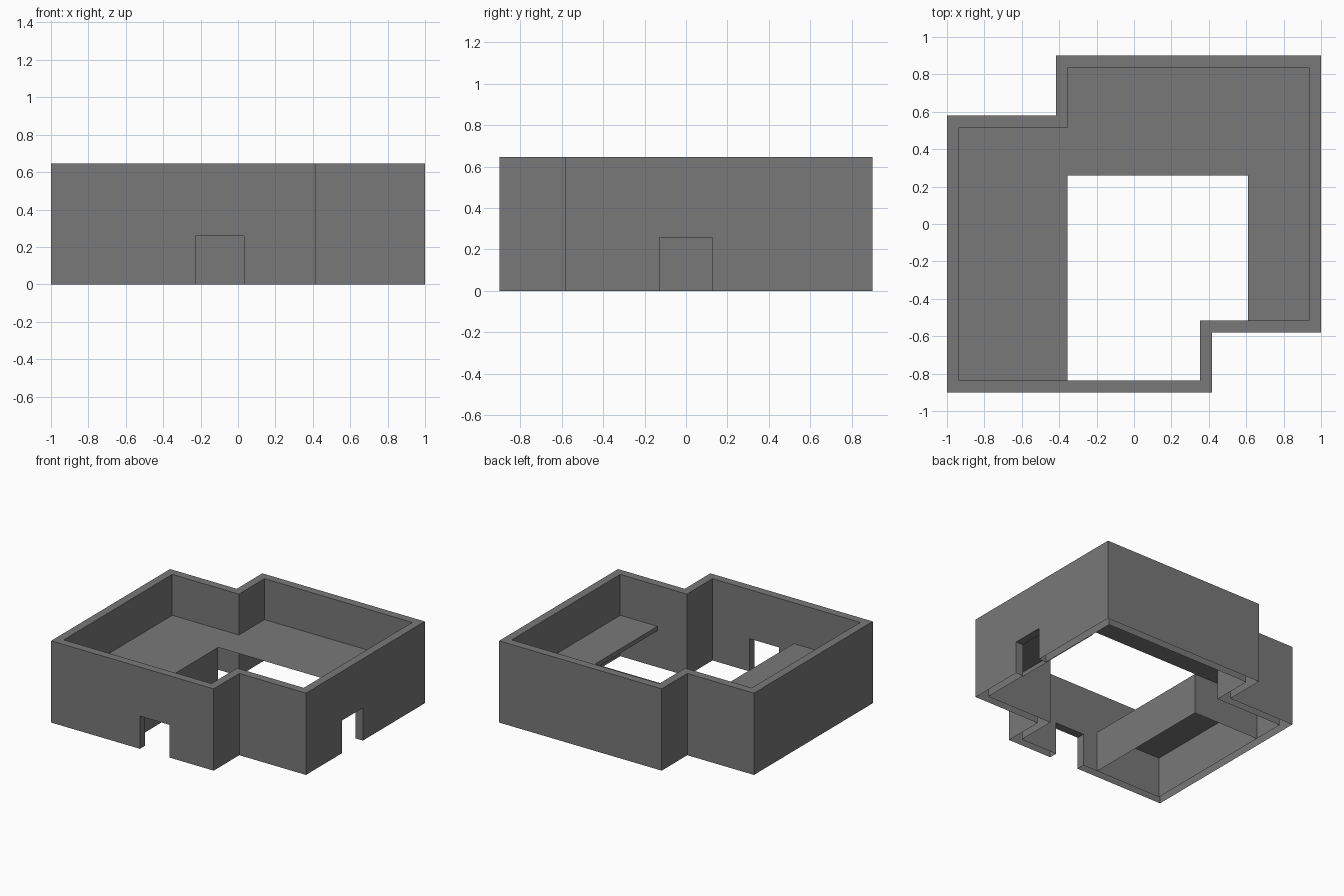
import bpy, bmesh

if "Cube" in bpy.data.objects:
    bpy.data.objects.remove(bpy.data.objects["Cube"])

H, T = 0.645, 0.0645       # wall height and thickness
TOP, LIP = 0.3225, 0.035   # upper floor level and depth of its free edge
DOOR_W, DOOR_H = 0.258, 0.258
HX, HY, RX = -.355, .26, .61   # edges of the open well

# One quarter-turn style outline, repeated inset for the inner face
def outline(t):
    half = [(-1 + t, -.9 + t), (.418 - t, -.9 + t),
            (.418 - t, -.581 + t), (1 - t, -.581 + t)]
    return half + [(-x, -y) for x, y in half]


grey = bpy.data.materials.new("dark_grey")
grey.diffuse_color = (0.19, 0.19, 0.19, 1)
grey.use_nodes = True
grey.node_tree.nodes["Principled BSDF"].inputs["Base Color"].default_value = grey.diffuse_color


def finish(bm, name):
    me = bpy.data.meshes.new(name)
    bm.to_mesh(me)
    bm.free()
    me.materials.append(grey)
    ob = bpy.data.objects.new(name, me)
    bpy.context.collection.objects.link(ob)
    return ob


def box(name, x0, x1, y0, y1, z0, z1):
    bm = bmesh.new()
    bmesh.ops.create_cube(bm, size=1)
    for v in bm.verts:
        v.co = (x1 if v.co.x > 0 else x0, y1 if v.co.y > 0 else y0,
                z1 if v.co.z > 0 else z0)
    return finish(bm, name)


def curtain(name, path, z0, z1):
    """Upright sheet following a path."""
    bm = bmesh.new()
    low, high = [[bm.verts.new((x, y, z)) for x, y in path] for z in (z0, z1)]
    for i in range(len(path) - 1):
        bm.faces.new((low[i], low[i + 1], high[i + 1], high[i]))
    return finish(bm, name)


# Outer walls: ring between the two outlines
bm = bmesh.new()
rings = [[bm.verts.new((x, y, z)) for x, y in outline(t)]
         for t, z in ((0, 0), (0, H), (T, H), (T, 0))]
for a, b in zip(rings, rings[1:] + rings[:1]):
    for i in range(len(a)):
        j = (i + 1) % len(a)
        bm.faces.new((a[i], a[j], b[j], b[i]))
bmesh.ops.recalc_face_normals(bm, faces=bm.faces)
walls = finish(bm, "outer_walls")

# Doorways in the front and right walls
h, c = DOOR_W / 2, -.097
doors = [box("front_door_cutter", c - h, c + h, -1, -.8, -.1, DOOR_H),
         box("side_door_cutter", .9, 1.1, -h, h, -.1, DOOR_H)]
for cutter in doors:
    cutter.hide_render = True
    cutter.hide_viewport = True
    mod = walls.modifiers.new("doorway", "BOOLEAN")
    mod.operation = "DIFFERENCE"
    mod.solver = "EXACT"
    mod.object = cutter
bpy.context.view_layer.objects.active = walls
for mod in list(walls.modifiers):
    bpy.ops.object.modifier_apply(modifier=mod.name)

# The walls are hollow: open underneath
bm = bmesh.new()
bm.from_mesh(walls.data)
under = [f for f in bm.faces if all(abs(v.co.z) < 1e-4 for v in f.verts)]
bmesh.ops.delete(bm, geom=under, context="FACES")
bm.to_mesh(walls.data)
bm.free()

# Upper floor sheet wrapping three sides of the open well
i = outline(T)
floor = [i[0], (HX, i[0][1]), (HX, HY), (RX, HY), (RX, i[3][1])] + i[3:]
bm = bmesh.new()
bm.faces.new([bm.verts.new((x, y, TOP)) for x, y in floor])
finish(bm, "upper_floor")

# Lip on the free floor edge, and the L-shaped partition below the others
curtain("floor_lip", [(RX, HY), (RX, i[3][1])], TOP - LIP, TOP)
curtain("lower_partition", [(i[4][0] * -1, HY), (HX, HY), (HX, i[0][1])], 0, TOP)
